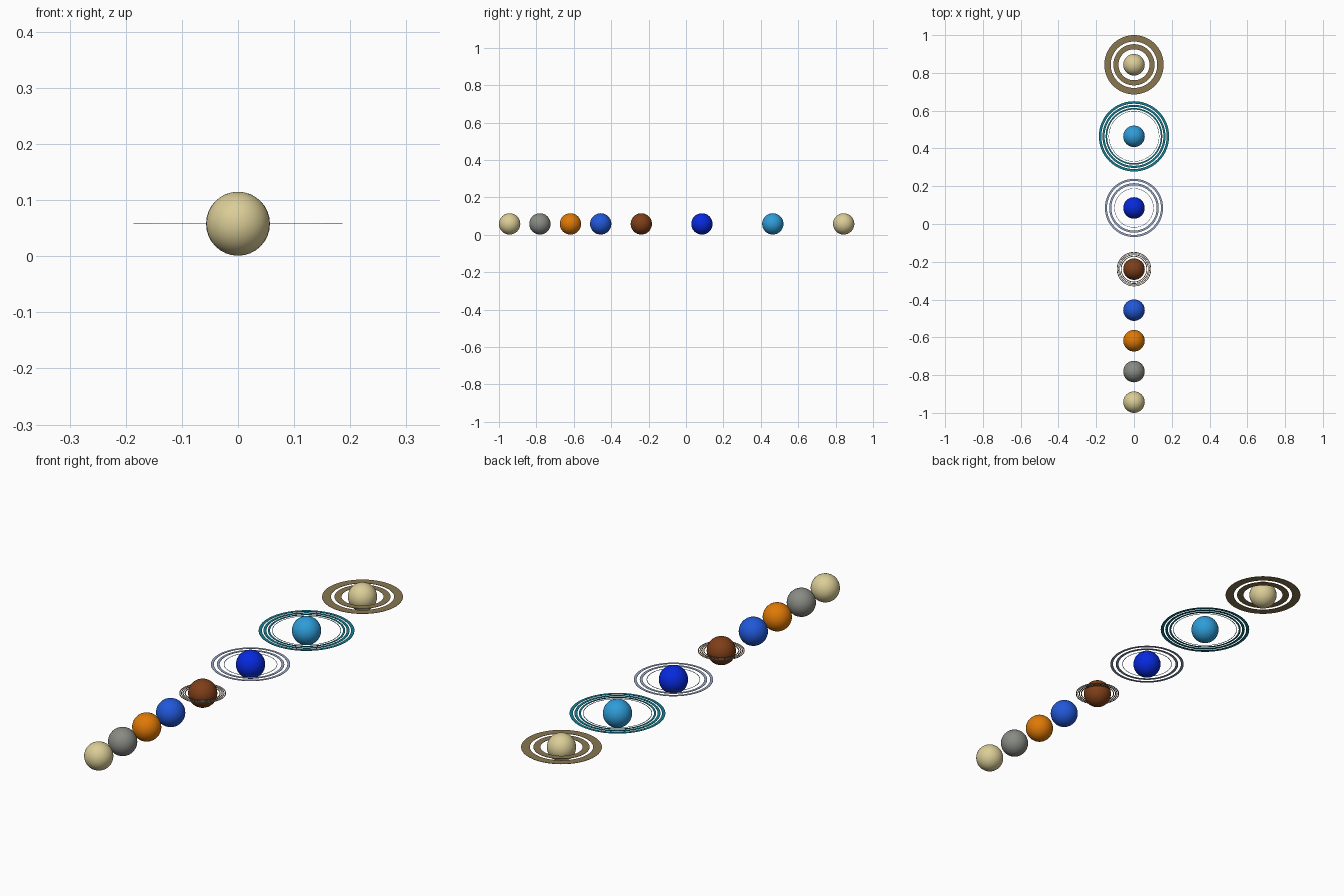
import bpy, bmesh, math

if "Cube" in bpy.data.objects:
    bpy.data.objects.remove(bpy.data.objects["Cube"])

R = 0.057          # planet radius
Z = 0.058          # height of planet centres and ring plane
T = 0.0012         # ring thickness


def material(name, rgb):
    # colours given as 0-255 display values
    m = bpy.data.materials.new(name)
    m.diffuse_color = [(c / 255) ** 2.2 for c in rgb] + [1]
    m.use_nodes = True
    m.node_tree.nodes["Principled BSDF"].inputs["Base Color"].default_value = m.diffuse_color
    return m


def finish(bm, name, loc, mat):
    me = bpy.data.meshes.new(name)
    bm.to_mesh(me)
    bm.free()
    me.materials.append(mat)
    ob = bpy.data.objects.new(name, me)
    ob.location = loc
    bpy.context.collection.objects.link(ob)
    return ob


def planet(name, y, mat):
    bm = bmesh.new()
    bmesh.ops.create_uvsphere(bm, u_segments=32, v_segments=16, radius=R)
    for f in bm.faces:
        f.smooth = True
    finish(bm, name, (0, y, Z), mat)


def ring(name, y, r0, r1, mat, n=64):
    # thin flat annulus with a rectangular section
    bm = bmesh.new()
    section = [(r0, -T / 2), (r1, -T / 2), (r1, T / 2), (r0, T / 2)]
    loops = []
    for i in range(n):
        a = 2 * math.pi * i / n
        loops.append([bm.verts.new((r * math.cos(a), r * math.sin(a), z)) for r, z in section])
    for i in range(n):
        a, b = loops[i], loops[(i + 1) % n]
        for k in range(4):
            j = (k + 1) % 4
            bm.faces.new((a[k], b[k], b[j], a[j]))
    bmesh.ops.recalc_face_normals(bm, faces=bm.faces[:])
    finish(bm, name, (0, y, Z), mat)


# name, y position, planet colour, ring colour, ring radii (inner, outer)
PLANETS = [
    ("cream_planet", -0.943, (218, 204, 150), None, []),
    ("grey_planet", -0.781, (135, 137, 130), None, []),
    ("orange_planet", -0.618, (222, 120, 15), None, []),
    ("blue_planet", -0.456, (38, 88, 215), None, []),
    ("brown_planet", -0.239, (125, 65, 30), (165, 135, 110),
     [(0.066, 0.070), (0.074, 0.078), (0.081, 0.084), (0.087, 0.091)]),
    ("deep_blue_planet", 0.085, (15, 45, 220), (150, 165, 195),
     [(0.102, 0.104), (0.120, 0.131), (0.143, 0.154)]),
    ("cyan_planet", 0.464, (50, 155, 215), (25, 125, 145),
     [(0.132, 0.134), (0.142, 0.150), (0.156, 0.167), (0.173, 0.186)]),
    ("pale_planet", 0.843, (218, 204, 150), (135, 118, 80),
     [(0.082, 0.109), (0.123, 0.157)]),
]

for name, y, col, ring_col, radii in PLANETS:
    planet(name, y, material(name + "_colour", col))
    if radii:
        rm = material(name + "_ring_colour", ring_col)
        for i, (r0, r1) in enumerate(radii):
            ring(f"{name}_ring_{i + 1}", y, r0, r1, rm)
